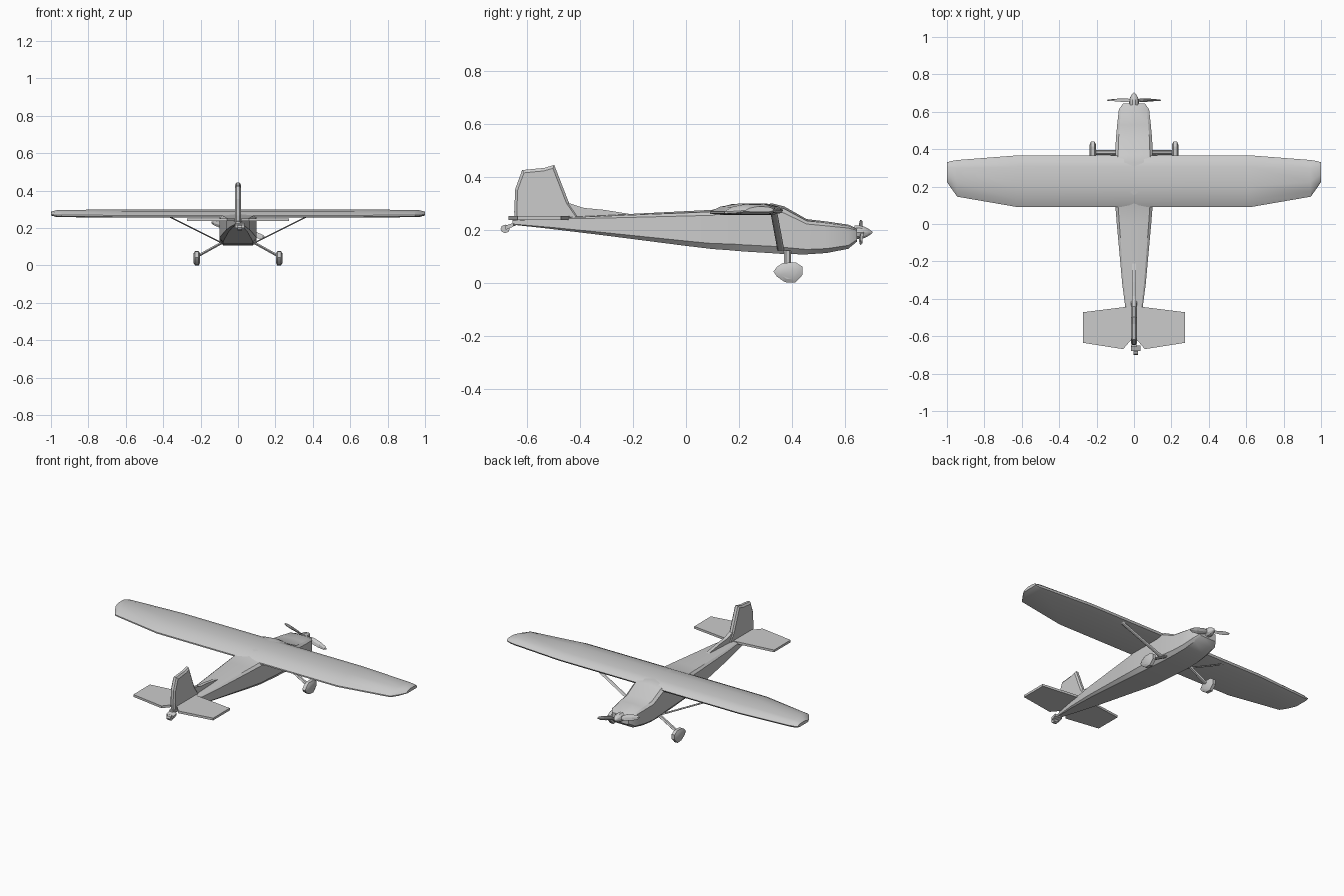
import bpy, bmesh, math
from mathutils import Vector

if "Cube" in bpy.data.objects:
    bpy.data.objects.remove(bpy.data.objects["Cube"])


def finish(name, bm, smooth=False):
    bmesh.ops.recalc_face_normals(bm, faces=bm.faces)
    me = bpy.data.meshes.new(name)
    bm.to_mesh(me)
    bm.free()
    ob = bpy.data.objects.new(name, me)
    bpy.context.collection.objects.link(ob)
    if smooth:
        bpy.ops.object.select_all(action='DESELECT')
        ob.select_set(True)
        bpy.context.view_layer.objects.active = ob
        bpy.ops.object.shade_smooth_by_angle(angle=math.radians(30))
    return ob


def loft(name, rings, smooth=False):
    """Skin a list of equal-length point rings and cap both ends."""
    bm = bmesh.new()
    vs = [[bm.verts.new(p) for p in r] for r in rings]
    n = len(vs[0])
    for a, b in zip(vs, vs[1:]):
        for i in range(n):
            j = (i + 1) % n
            bm.faces.new((a[i], a[j], b[j], b[i]))
    bm.faces.new(vs[0])
    bm.faces.new(vs[-1])
    return finish(name, bm, smooth)


def bar(name, a, b, sx, sy):
    """Beam between two points with a fixed horizontal cross-section."""
    sect = [(-sx, -sy * .5), (-sx, sy * .5), (0, sy), (sx, sy * .5), (sx, -sy * .5), (0, -sy)]
    return loft(name, [[Vector(p) + Vector((u, v, 0)) for u, v in sect] for p in (a, b)])


# Fuselage: y, bottom, top, half width
stations = [
    (-.655, .219, .236, .012), (-.51, .203, .246, .038), (-.32, .180, .254, .063),
    (0, .139, .270, .092), (.10, .127, .275, .1), (.17, .122, .296, .1),
    (.215, .118, .297, .1), (.33, .111, .298, .1), (.37, .108, .288, .1),
    (.455, .107, .240, .097), (.53, .112, .231, .09), (.612, .128, .219, .081),
    (.645, .155, .205, .058)]


def fuselage_ring(y, b, t, w):
    k = .14 * (t - b)
    half = [(w * .8, b), (w, b + k), (w, t - k), (w * .85, t - k * .35)]
    pts = [(0, t)] + [(-x, z) for x, z in half[::-1]] + half
    return [(x, y, z) for x, z in pts]


loft("fuselage", [fuselage_ring(*s) for s in stations], True)

# Wing: chord fraction from the leading edge, height
airfoil = [(0, .274), (.07, .288), (.22, .298), (.6, .299), (.86, .287), (1, .268),
           (1, .260), (.85, .256), (.15, .256), (.03, .263)]
half_span = [(.62, .367, .09, 1), (.945, .342, .146, .9), (.975, .337, .188, .8), (1, .33, .225, .45)]
spans = [(-x, *r) for x, *r in half_span[::-1]] + half_span
loft("wing", [[(x, le + (te - le) * f, .277 + (z - .277) * s) for f, z in airfoil]
              for x, le, te, s in spans], True)

# Tail fin with dorsal fillet
fin = [(-.645, .225), (-.648, .267), (-.644, .354), (-.618, .425), (-.535, .433),
       (-.497, .444), (-.44, .298), (-.40, .24)]
fin_mid = (-.55, .32)
loft("tail_fin", [[(x, fin_mid[0] + (y - fin_mid[0]) * s, fin_mid[1] + (z - fin_mid[1]) * s)
                   for y, z in fin]
                  for x, s in ((-.016, .9), (-.008, 1), (.008, 1), (.016, .9))])
dorsal = [(-.46, .23), (-.46, .305), (-.435, .298), (-.385, .282), (-.31, .275), (-.21, .259), (-.21, .245)]
loft("dorsal_fillet", [[(x, y, z) for y, z in dorsal] for x in (-.011, .011)])

# Tailplane halves
for side, s in (("left", -1), ("right", 1)):
    plan = [(0, -.438), (.05, -.444), (.274, -.472), (.274, -.635), (.058, -.669), (.02, -.625), (0, -.625)]
    loft(side + "_tailplane", [[(s * x, y, z) for x, y in plan] for z in (.237, .251)])

    # Wing strut
    bar(side + "_wing_strut", (s * .09, .358, .122), (s * .37, .332, .262), .008, .013)

    # Landing gear leg
    bar(side + "_gear_leg", (s * .085, .383, .122), (s * .215, .383, .05), .014, .013)

    # Wheel fairing
    pant = [(.33, .042), (.343, .06), (.366, .075), (.415, .076), (.44, .06), (.44, .03),
            (.412, .0), (.373, .002), (.342, .024)]
    loft(side + "_wheel_fairing",
         [[(s * x, .388 + (y - .388) * k, .039 + (z - .039) * k) for y, z in pant]
          for x, k in ((.202, .65), (.21, 1), (.23, 1), (.238, .65))], True)


def disc_ring(n, r, y, z):
    return [(r * math.cos(2 * math.pi * i / n), y, z + r * math.sin(2 * math.pi * i / n))
            for i in range(n)]


# Spinner
loft("spinner", [disc_ring(10, r, y, .19) for y, r in
                 ((.635, .027), (.655, .027), (.675, .022), (.69, .013), (.703, .003))], True)

# Propeller blades, pitched
tilt = math.radians(-16)
for side, s in (("left", -1), ("right", 1)):
    rings = []
    for r, w, pitch in ((.015, .008, 50), (.05, .018, 35), (.10, .017, 24), (.135, .012, 18), (.148, .004, 16)):
        p = math.radians(pitch)
        ring = []
        for u, v in ((-w, 0), (0, .004), (w, 0), (0, -.004)):
            up = u * math.cos(p) - v * math.sin(p)
            fwd = u * math.sin(p) + v * math.cos(p)
            ring.append((s * (r * math.cos(tilt) - up * math.sin(tilt)), .662 + fwd,
                         .19 + s * (r * math.sin(tilt) + up * math.cos(tilt))))
        rings.append(ring)
    loft(side + "_propeller_blade", rings)

# Tail wheel and its fork
bar("tail_wheel_strut", (.008, -.685, .204), (0, -.625, .228), .009, .012)
loft("tail_wheel", [[(.01 + x, -.682 + 1.1 * a, z) for a, _, z in disc_ring(8, .016, 0, .203)]
                    for x in (-.012, .012)])
fork = [(-.68, .2), (-.68, .216), (-.65, .226), (-.65, .212)]
loft("tail_wheel_fork", [[(x, y, z) for y, z in fork] for x in (-.016, .034)])
